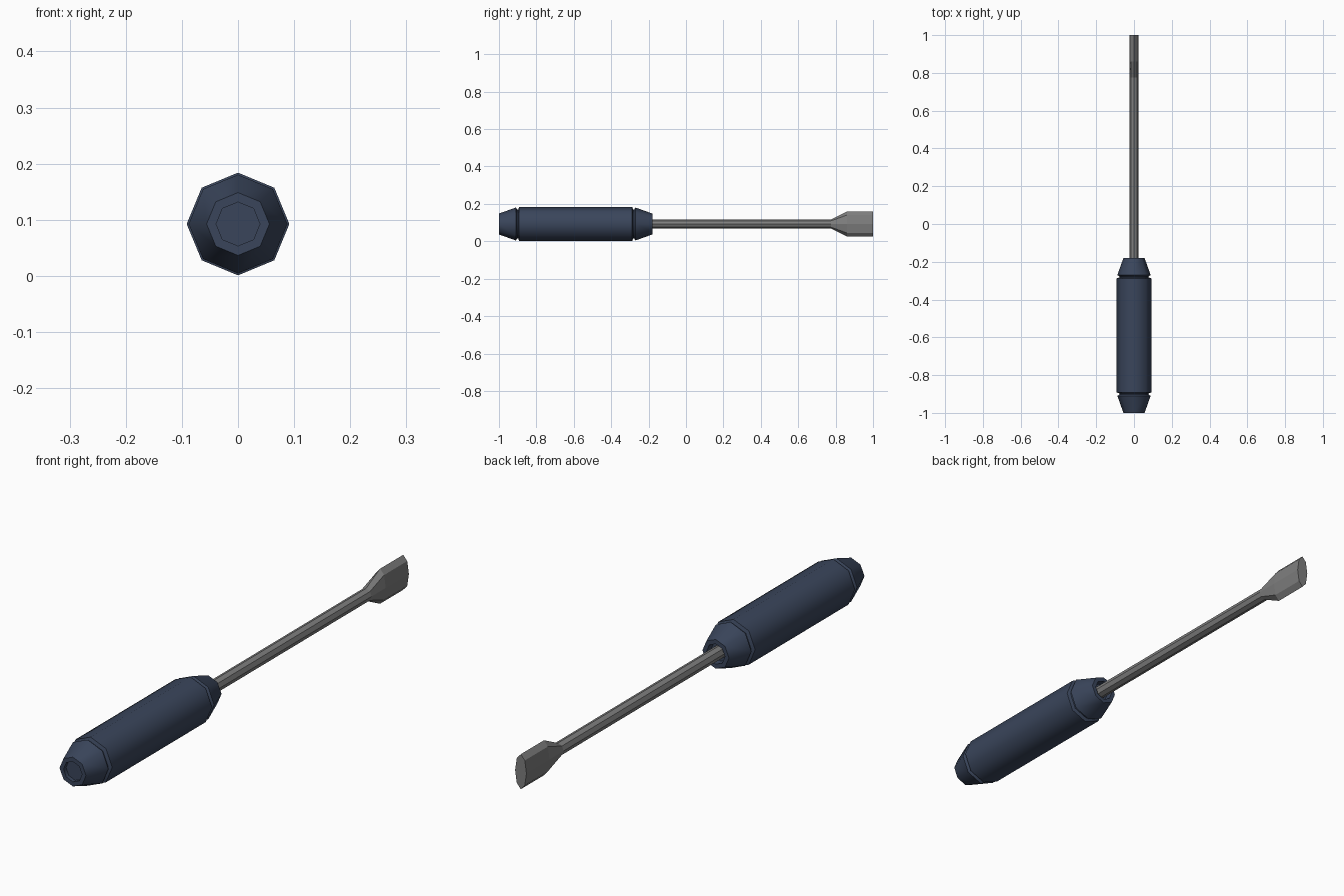
import bpy, bmesh, math

if "Cube" in bpy.data.objects:
    bpy.data.objects.remove(bpy.data.objects["Cube"])

ZC = 0.0925  # height of the tool axis


def material(name, rgb):
    m = bpy.data.materials.new(name)
    m.diffuse_color = (*rgb, 1)
    m.use_nodes = True
    m.node_tree.nodes["Principled BSDF"].inputs["Base Color"].default_value = m.diffuse_color
    return m


def loft(name, sections, mat, smooth):
    """Eight-sided loft along y; each section is (y, x radius, z radius)."""
    bm = bmesh.new()
    rings = []
    for y, rx, rz in sections:
        rings.append([bm.verts.new((rx * math.sin(k * math.pi / 4), y,
                                    ZC + rz * math.cos(k * math.pi / 4)))
                      for k in range(8)])
    for a, b in zip(rings, rings[1:]):
        for k in range(8):
            j = (k + 1) % 8
            bm.faces.new((a[k], a[j], b[j], b[k]))
    bm.faces.new(rings[0])
    bm.faces.new(rings[-1])
    bmesh.ops.recalc_face_normals(bm, faces=bm.faces)
    me = bpy.data.meshes.new(name)
    bm.to_mesh(me)
    bm.free()
    ob = bpy.data.objects.new(name, me)
    bpy.context.collection.objects.link(ob)
    me.materials.append(mat)
    if smooth:
        bpy.ops.object.select_all(action='DESELECT')
        ob.select_set(True)
        bpy.context.view_layer.objects.active = ob
        bpy.ops.object.shade_smooth_by_angle(angle=math.radians(46))
    return ob


navy = material("navy_grip", (0.042, 0.06, 0.105))
steel = material("grey_steel", (0.21, 0.21, 0.21))

# Handle: recessed butt, tapered cap, groove, grip, groove, tapered collar, socket
profile = [(-0.985, 0.039), (-1.0, 0.039), (-1.0, 0.056), (-0.91, 0.088),
           (-0.903, 0.078), (-0.897, 0.078), (-0.892, 0.0915),
           (-0.288, 0.0915), (-0.283, 0.078), (-0.277, 0.078),
           (-0.27, 0.088), (-0.18, 0.056), (-0.18, 0.039), (-0.21, 0.039)]
loft("handle", [(y, r, r) for y, r in profile], navy, True)

# Shaft flaring into the flat blade tip
loft("shaft_and_blade", [(-0.215, 0.024, 0.024), (0.775, 0.024, 0.024),
                         (0.86, 0.024, 0.067), (1.0, 0.024, 0.067)],
     steel, False)
